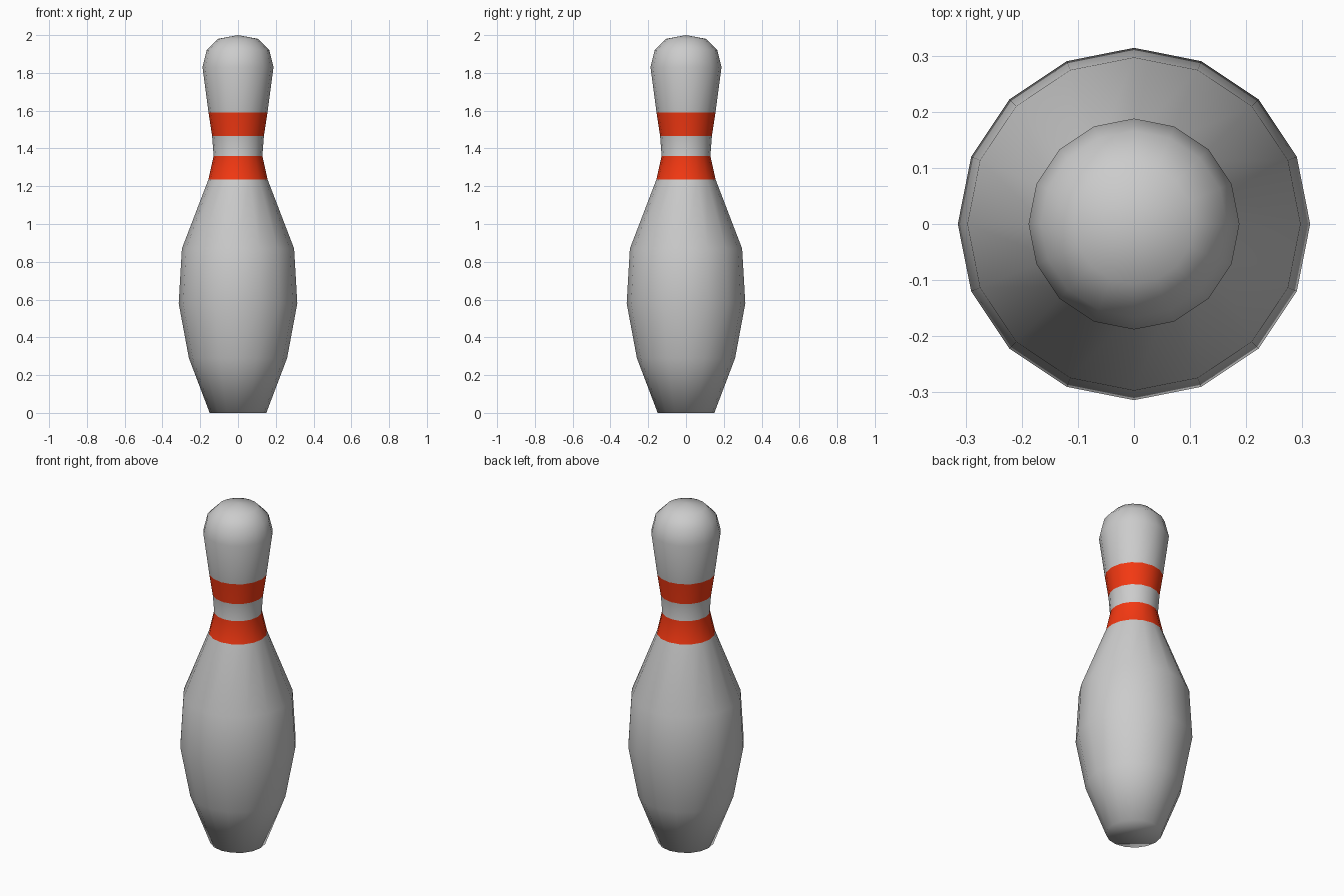
import bpy, bmesh
from math import sin, cos, tau

if "Cube" in bpy.data.objects:
    bpy.data.objects.remove(bpy.data.objects["Cube"])

SIDES = 16
# (radius, height) of each ring, from base to crown
PROFILE = [(0.15, 0), (0.26, 0.29), (0.314, 0.58), (0.297, 0.87),
           (0.157, 1.235), (0.129, 1.36), (0.137, 1.465), (0.156, 1.59),
           (0.188, 1.83), (0.166, 1.92), (0.107, 1.98)]
STRIPES = (4, 6)  # profile segments painted red

white = bpy.data.materials.new("white_paint")
white.diffuse_color = (0.8, 0.8, 0.8, 1)
white.use_nodes = True
white.node_tree.nodes["Principled BSDF"].inputs["Base Color"].default_value = white.diffuse_color
red = bpy.data.materials.new("red_stripe")
red.diffuse_color = (0.9, 0.04, 0.006, 1)
red.use_nodes = True
red.node_tree.nodes["Principled BSDF"].inputs["Base Color"].default_value = red.diffuse_color

bm = bmesh.new()
rings = [[bm.verts.new((r * cos(tau * i / SIDES), r * sin(tau * i / SIDES), z))
          for i in range(SIDES)] for r, z in PROFILE]

# Body walls with the two neck stripes
for k, (low, high) in enumerate(zip(rings, rings[1:])):
    for i in range(SIDES):
        j = (i + 1) % SIDES
        face = bm.faces.new((low[i], low[j], high[j], high[i]))
        face.material_index = int(k in STRIPES)

# Crown fan and flat base
crown = bm.verts.new((0, 0, 2))
for i in range(SIDES):
    bm.faces.new((rings[-1][i], rings[-1][(i + 1) % SIDES], crown))
bm.faces.new(rings[0][::-1])

for face in bm.faces:
    face.smooth = True

mesh = bpy.data.meshes.new("bowling_pin")
bm.to_mesh(mesh)
bm.free()
mesh.materials.append(white)
mesh.materials.append(red)
pin = bpy.data.objects.new("bowling_pin", mesh)
bpy.context.collection.objects.link(pin)
